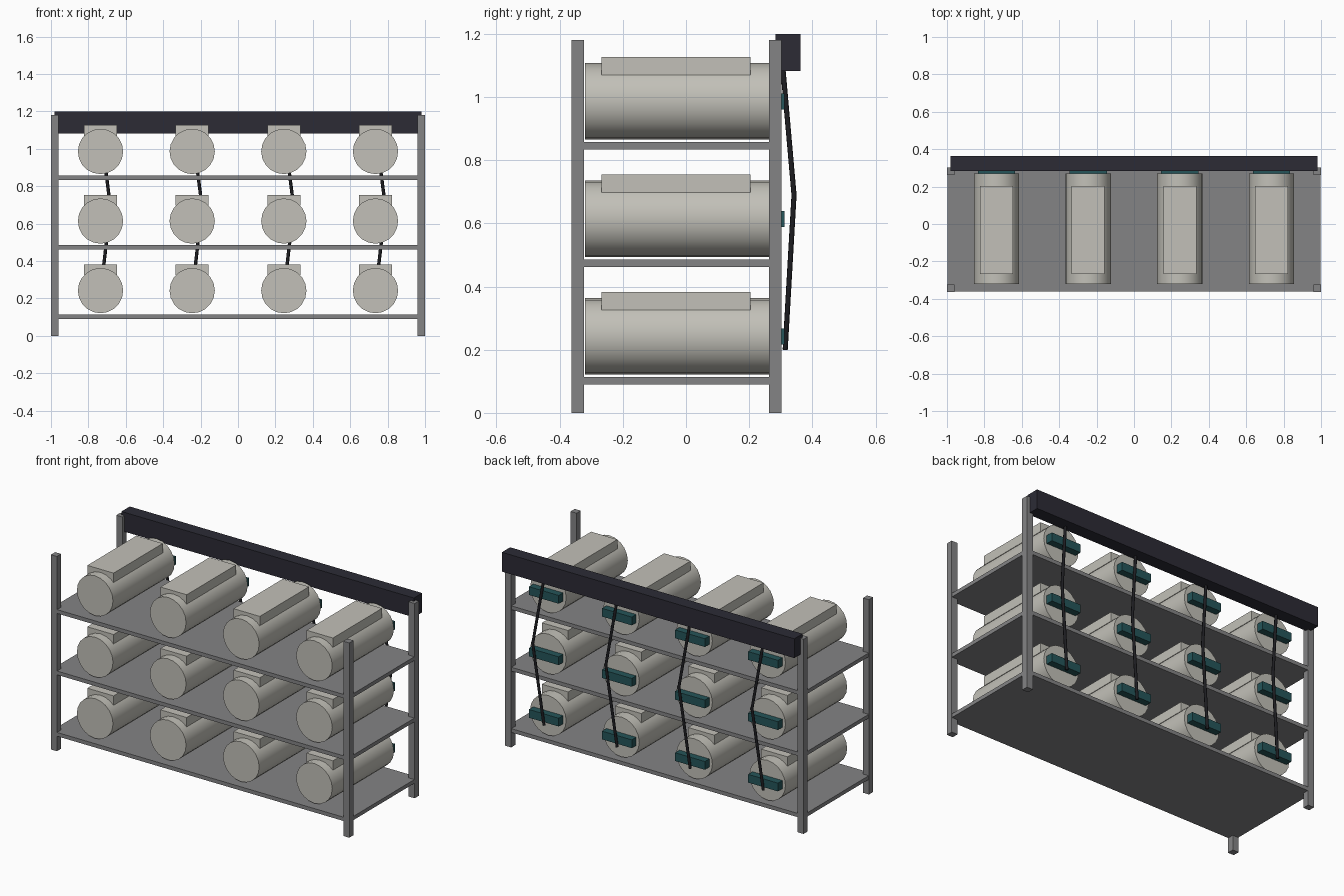
import bpy
import math

cube = bpy.data.objects.get("Cube")
if cube:
    bpy.data.objects.remove(cube, do_unlink=True)


def material(name, rgb):
    m = bpy.data.materials.new(name)
    m.use_nodes = True
    color = (*rgb, 1)
    m.diffuse_color = color
    m.node_tree.nodes["Principled BSDF"].inputs["Base Color"].default_value = color
    return m


STEEL = material("steel_grey", (0.23, 0.23, 0.235))
SHELL = material("warm_light_grey", (0.54, 0.53, 0.48))
DUCT = material("dark_navy", (0.025, 0.024, 0.036))
TEAL = material("deep_teal", (0.018, 0.09, 0.1))
BLACK = material("cable_black", (0.012, 0.012, 0.015))


def box(name, low, high, mat):
    center = [(a + b) / 2 for a, b in zip(low, high)]
    bpy.ops.mesh.primitive_cube_add(size=1, location=center)
    ob = bpy.context.object
    ob.name = name
    ob.scale = [b - a for a, b in zip(low, high)]
    bpy.ops.object.transform_apply(location=False, rotation=False, scale=True)
    ob.data.materials.append(mat)
    return ob


def tank(name, x, z):
    bpy.ops.mesh.primitive_cylinder_add(
        vertices=20, radius=0.121, depth=0.59,
        location=(x, -0.025, z), rotation=(math.pi / 2, 0, 0))
    ob = bpy.context.object
    ob.name = name
    ob.data.materials.append(SHELL)
    bpy.ops.object.shade_smooth_by_angle(angle=math.radians(40))


def cable(name, points):
    curve = bpy.data.curves.new(name, "CURVE")
    curve.dimensions = "3D"
    curve.bevel_depth = 0.009
    curve.bevel_resolution = 1
    curve.use_fill_caps = True
    spline = curve.splines.new("POLY")
    spline.points.add(len(points) - 1)
    for p, co in zip(spline.points, points):
        p.co = (*co, 1)
    curve.materials.append(BLACK)
    bpy.context.collection.objects.link(bpy.data.objects.new(name, curve))


FRONT, BACK, POST = -0.363, 0.303, 0.04
COLUMNS = (-0.735, -0.245, 0.245, 0.735)
LEVELS = (0.242, 0.614, 0.986)

# Corner posts
for x, side in ((-1, "right"), (1 - POST, "left")):
    for y, end in ((FRONT, "front"), (BACK - POST, "back")):
        box(f"{end}_{side}_post", (x, y, 0), (x + POST, y + POST, 1.18), STEEL)

# Shelves with the units standing on them
inset = 0.002
for row, z in enumerate(LEVELS, 1):
    box(f"shelf_{row}", (-1 + inset, FRONT + inset, z - 0.152),
        (1 - inset, BACK - inset, z - 0.129), STEEL)
    for col, x in enumerate(COLUMNS, 1):
        tag = f"{row}_{col}"
        tank(f"tank_{tag}", x, z)
        box(f"top_box_{tag}", (x - 0.088, -0.267, z + 0.083),
            (x + 0.088, 0.204, z + 0.14), SHELL)
        box(f"connector_{tag}", (x - 0.1, 0.262, z - 0.025),
            (x + 0.1, 0.312, z + 0.025), TEAL)

# Overhead duct along the back
box("cable_duct", (-0.98, 0.284, 1.083), (0.98, 0.363, 1.2), DUCT)

# One hanging cable per column
for col, x in enumerate(COLUMNS, 1):
    cable(f"cable_{col}", [(x, 0.306, 1.1), (x + 0.053, 0.342, 0.69), (x - 0.003, 0.314, 0.2)])
